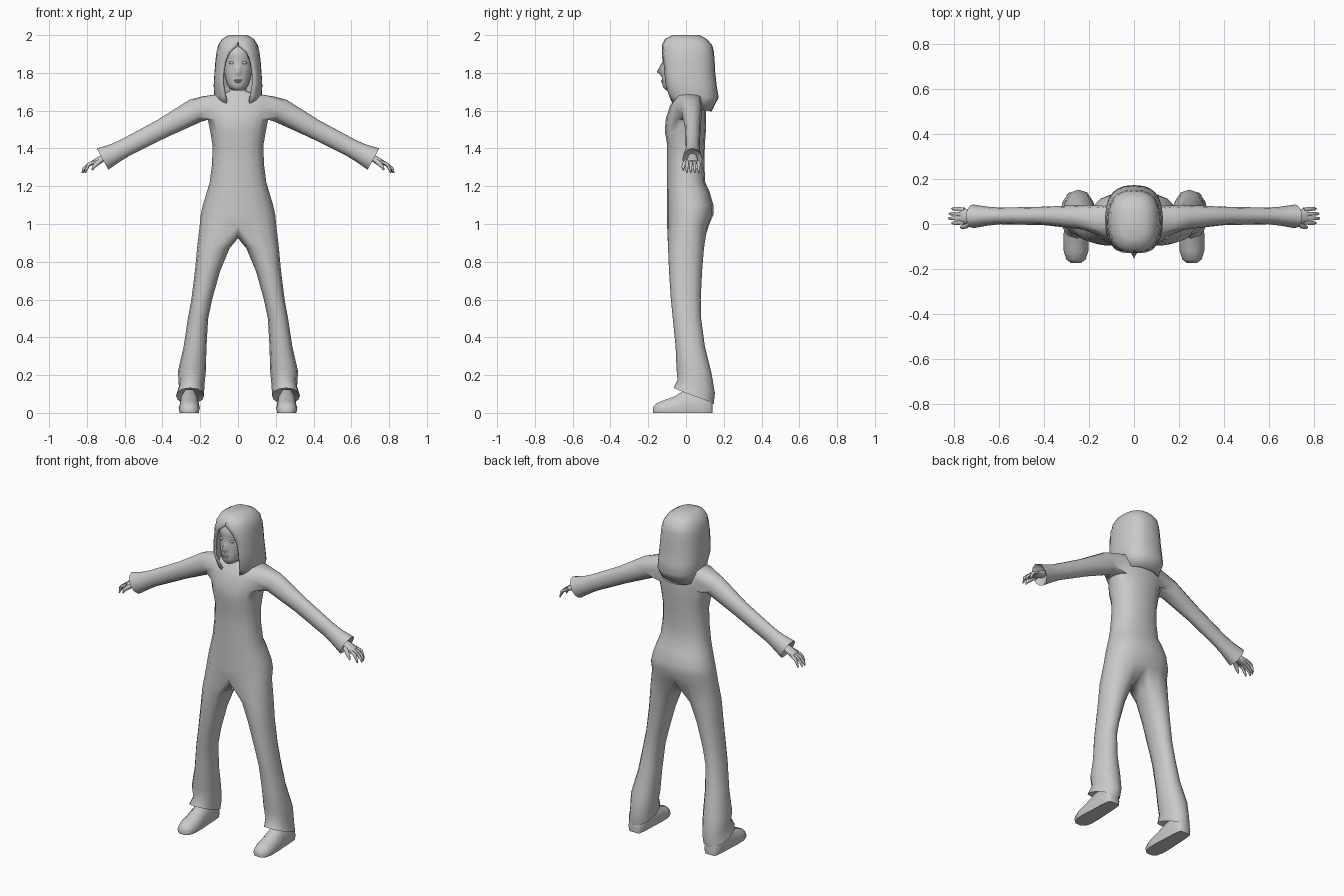
import bpy, bmesh, math
from mathutils import Vector, Matrix

if "Cube" in bpy.data.objects:
    bpy.data.objects.remove(bpy.data.objects["Cube"])

grey = bpy.data.materials.new("plain_grey")
grey.diffuse_color = (0.588, 0.588, 0.588, 1)
grey.use_nodes = True
grey.node_tree.nodes["Principled BSDF"].inputs["Base Color"].default_value = grey.diffuse_color


def finish(bm, name, angle=60, thick=0):
    """Turn a right-hand half into a mirrored, smooth shaded object."""
    bmesh.ops.recalc_face_normals(bm, faces=bm.faces[:])
    me = bpy.data.meshes.new(name)
    bm.to_mesh(me)
    bm.free()
    ob = bpy.data.objects.new(name, me)
    bpy.context.collection.objects.link(ob)
    me.materials.append(grey)
    bpy.ops.object.select_all(action='DESELECT')
    ob.select_set(True)
    bpy.context.view_layer.objects.active = ob
    bpy.ops.object.shade_smooth_by_angle(angle=math.radians(angle))
    m = ob.modifiers.new("mirror", 'MIRROR')
    m.use_mirror_merge = True
    m.merge_threshold = 0.001
    if thick:
        s = ob.modifiers.new("thickness", 'SOLIDIFY')
        s.thickness = thick
        s.offset = -1
    return ob


def oval(w, yf, yb, t, p=0.85):
    """Point on a rounded box outline; t = 0 is the front, pi the back."""
    s, c = math.sin(t), math.cos(t)
    x = w * math.copysign(abs(s) ** p, s)
    y = (yf + yb) / 2 - (yb - yf) / 2 * math.copysign(abs(c) ** p, c)
    return x, y


def bridge(bm, a, b, closed=True, skip=()):
    n = len(a)
    for i in range(n if closed else n - 1):
        if i not in skip:
            j = (i + 1) % n
            bm.faces.new((a[i], a[j], b[j], b[i]))


def ring(bm, pts):
    return [bm.verts.new(p) for p in pts]


def loft(bm, rings, closed=True, caps=True):
    rs = [ring(bm, r) for r in rings]
    for a, b in zip(rs, rs[1:]):
        bridge(bm, a, b, closed)
    if caps:
        bm.faces.new(rs[0])
        bm.faces.new(rs[-1])
    return rs


def tube(bm, pts, radii, n=6):
    """Limb running through points in the x-z plane, round in section."""
    rings = []
    for i, p in enumerate(pts):
        d = (Vector(pts[min(i + 1, len(pts) - 1)]) - Vector(pts[max(i - 1, 0)])).normalized()
        u = d.cross(Vector((0, 1, 0))).normalized()
        v = d.cross(u)
        rings.append([Vector(p) + radii[i] * (u * math.cos(k * math.tau / n) + v * math.sin(k * math.tau / n))
                      for k in range(n)])
    loft(bm, rings)


# Body: torso rows of z, half width, front y, back y
torso = [(0.99, .203, -.1, .12), (1.05, .197, -.1, .145), (1.1, .186, -.1, .145),
         (1.17, .165, -.1, .125), (1.22, .15, -.1, .102), (1.32, .137, -.1, .097),
         (1.42, .135, -.1, .1), (1.49, .147, -.112, .105), (1.555, .16, -.107, .107),
         (1.625, .175, -.085, .105), (1.675, .19, -.055, .09), (1.692, .08, -.045, .065),
         (1.705, .046, -.04, .045), (1.76, .044, -.045, .04)]
bm = bmesh.new()
rows = [ring(bm, [(*oval(w, f, b, k * math.pi / 8), z) for k in range(9)]) for z, w, f, b in torso]
for i in range(len(rows) - 1):
    bridge(bm, rows[i], rows[i + 1], False, (2, 3, 4, 5) if i in (8, 9) else ())

# Trouser leg, from the hip row and the crotch; z, inner x, outer x, front y, back y, tilt
legs = [(.87, .045, .217, -.095, .095, 0), (.75, .095, .228, -.09, .085, 0),
        (.6, .137, .247, -.08, .078, 0), (.5, .158, .265, -.07, .08, 0),
        (.35, .167, .288, -.055, .1, 0), (.22, .17, .318, -.05, .135, .01),
        (.14, .178, .313, -.045, .153, .035), (.09, .18, .328, -.065, .147, .042),
        (.11, .2, .305, -.03, .125, .04)]
prev = rows[0] + ring(bm, [(0, .05, .94), (0, 0, .925), (0, -.05, .935)])
for z, xi, xo, f, b, tilt in legs:
    pts = []
    for i in range(12):
        t = math.pi / 2 + (i - 4) * math.pi / 6
        x, y = oval((xo - xi) / 2, f, b, t, 0.9)
        pts.append((x + (xi + xo) / 2, y, z + tilt * math.cos(t)))
    cur = ring(bm, pts)
    bridge(bm, prev, cur)
    prev = cur
bm.faces.new(prev)

# Sleeve, from the armhole to the flared cuff; x, z, height radius, y centre, y radius
arms = [(.225, 1.6, .066, .03, .055), (.4, 1.506, .052, .036, .041), (.595, 1.405, .048, .036, .037),
        (.65, 1.376, .052, .035, .042), (.717, 1.344, .064, .034, .053), (.695, 1.355, .035, .034, .035)]
lo, mid, hi = rows[8:11]
prev = lo[2:7] + [mid[6]] + hi[2:7][::-1] + [mid[2]]
for x, z, r, yc, yr in arms:
    pts = []
    for i in range(12):
        a = (i - 2) * math.pi / 6
        h = -math.cos(a) * r
        pts.append((x + .48 * h, yc + yr * math.sin(a), z + .88 * h))
    cur = ring(bm, pts)
    bridge(bm, prev, cur)
    prev = cur
bm.faces.new(prev)
finish(bm, "body_suit")

# Hands: palm, four curled fingers and a thumb
bm = bmesh.new()
palm = []
for x, z, r, yr in [(.685, 1.36, .02, .024), (.73, 1.342, .019, .03), (.768, 1.325, .012, .036)]:
    palm.append([(x + .45 * r * math.sin(a), .035 + yr * math.cos(a), z + .9 * r * math.sin(a))
                 for a in [k * math.tau / 10 for k in range(10)]])
loft(bm, palm)
for y, end in [(.008, .81), (.026, .825), (.044, .822), (.063, .81)]:
    y2 = y * 1.15 - .005
    tube(bm, [(.755, y, 1.331), (.79, y2, 1.315), (end - .008, y2, 1.292), (end, y2, 1.27)],
         [.011, .010, .008, .004])
tube(bm, [(.72, .012, 1.34), (.75, -.01, 1.318), (.765, -.015, 1.302), (.772, -.015, 1.285)],
     [.013, .012, .009, .004])
finish(bm, "hands")

# Shoes: y, half width, height
bm = bmesh.new()
shoe = []
for y, w, h in [(-.174, .022, .03), (-.158, .043, .05), (-.12, .055, .066), (-.06, .056, .088),
                (0, .052, .125), (.08, .048, .125), (.13, .042, .1), (.14, .03, .07)]:
    xc = .258
    shoe.append([(xc - w * .9, y, 0), (xc - w, y, h * .3), (xc - w * .8, y, h * .72), (xc - w * .35, y, h),
                 (xc + w * .35, y, h), (xc + w * .8, y, h * .72), (xc + w, y, h * .3), (xc + w * .9, y, 0)])
loft(bm, shoe)
finish(bm, "shoes", 50)

# Head: z, half width, front y, back y, extra depth along the nose line
head = [(1.706, .028, -.105, 0, 0), (1.725, .05, -.122, .03, 0), (1.745, .06, -.124, .05, .003),
        (1.775, .068, -.124, .07, .003), (1.79, .072, -.123, .08, .014), (1.805, .075, -.122, .085, .033),
        (1.835, .08, -.12, .09, .018), (1.86, .082, -.116, .09, .009), (1.885, .082, -.126, .1, 0),
        (1.93, .075, -.121, .1, 0), (1.962, .05, -.09, .08, 0)]
bm = bmesh.new()
rings = []
for z, w, f, b, nose in head:
    pts = [(*oval(w, f, b, t, 0.9), z) for t in [0, .17] + [k * math.pi / 8 for k in range(1, 9)]]
    pts[0] = (0, pts[0][1] - nose, z)
    rings.append(pts)
loft(bm, rings, closed=False)
finish(bm, "head")

# Eyes and lips
bm = bmesh.new()
for x, y, z, sx, sy, sz in [(.034, -.109, 1.853, .016, .008, .007), (.0, -.124, 1.761, .022, .008, .005),
                            (.0, -.123, 1.752, .018, .009, .005)]:
    bmesh.ops.create_uvsphere(bm, u_segments=10, v_segments=6, radius=1,
                              matrix=Matrix.Translation((x, y, z)) @ Matrix.Diagonal((sx, sy, sz, 1)))
bmesh.ops.bisect_plane(bm, geom=bm.verts[:] + bm.edges[:] + bm.faces[:], plane_co=(0, 0, 0),
                       plane_no=(-1, 0, 0), clear_outer=True)
finish(bm, "eyes_and_lips")

# Hair: open-fronted bob; front z, back z, half width, front y, back y, half opening
hair = [(2.0, 2.0, .05, -.07, .07, 0), (1.98, 1.978, .085, -.11, .112, 0),
        (1.948, 1.945, .105, -.128, .14, .003), (1.91, 1.91, .115, -.135, .148, .048),
        (1.86, 1.86, .12, -.137, .152, .072), (1.8, 1.8, .125, -.138, .155, .083),
        (1.74, 1.73, .129, -.132, .163, .084), (1.68, 1.67, .126, -.105, .173, .072),
        (1.635, 1.595, .112, -.08, .135, .06)]
bm = bmesh.new()
rings = []
for zf, zb, w, f, b, gap in hair:
    g = math.asin((gap / w) ** (1 / .8))
    pts = []
    for k in range(11):
        t = g + (math.pi - g) * k / 10
        pts.append((*oval(w, f, b, t, 0.8), zf + (zb - zf) * (1 - math.cos(t)) / 2))
    rings.append(pts)
rs = loft(bm, rings, closed=False, caps=False)
bm.faces.new(rs[0])
finish(bm, "hair", 60, .014)
